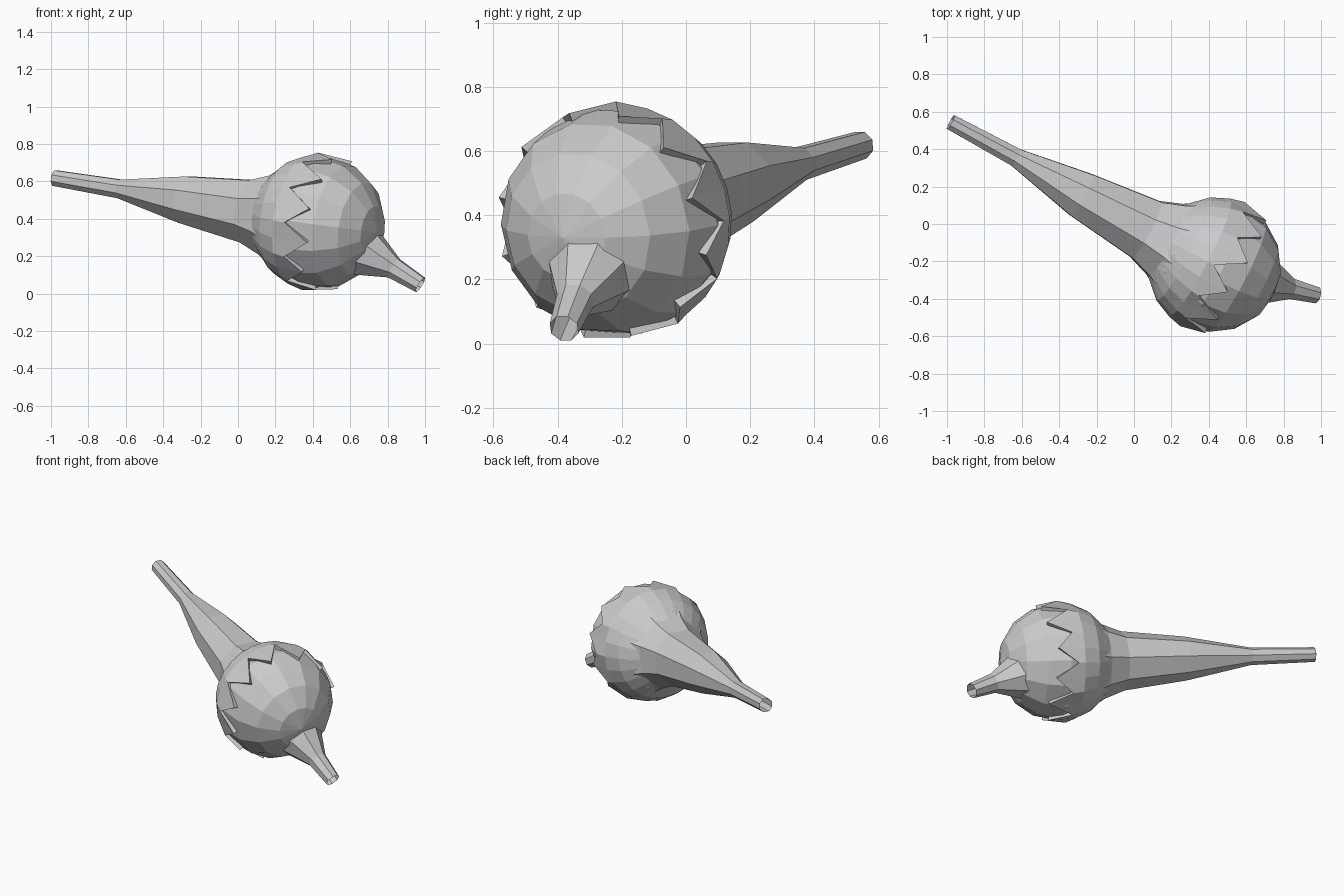
import bpy, bmesh, random
from math import pi, sin, cos, sqrt
from mathutils import Vector, Matrix

if "Cube" in bpy.data.objects:
    bpy.data.objects.remove(bpy.data.objects["Cube"])

random.seed(4)
C = Vector((0.43, -0.22, 0.38))              # ball centre
AXIS = Vector((-0.88, 0.46, 0.14)).normalized()  # ball axis, towards long stalk


def finish(bm, name):
    bmesh.ops.recalc_face_normals(bm, faces=bm.faces)
    me = bpy.data.meshes.new(name)
    bm.to_mesh(me)
    bm.free()
    ob = bpy.data.objects.new(name, me)
    bpy.context.collection.objects.link(ob)
    return ob


def bridge(bm, rings):
    for a, b in zip(rings, rings[1:]):
        n = len(a)
        for i in range(n):
            j = (i + 1) % n
            bm.faces.new((a[i], a[j], b[j], b[i]))


def frame(d):
    u = d.cross(Vector((0, 0, 1))).normalized()
    return u, u.cross(d).normalized()


def stalk(name, path, sides=8):
    # Open tapered tube along (point, radius) stations
    bm = bmesh.new()
    pts = [Vector(p) for p, r in path]
    rings = []
    for k, (p, r) in enumerate(path):
        d = (pts[min(k + 1, len(pts) - 1)] - pts[max(k - 1, 0)]).normalized()
        u, v = frame(d)
        rings.append([bm.verts.new(pts[k] + r * (cos(a) * u + sin(a) * v))
                      for a in ((i + 0.5) * 2 * pi / sides for i in range(sides))])
    bridge(bm, rings)
    return finish(bm, name)


# Faceted ball
bm = bmesh.new()
rot = Vector((0, 0, 1)).rotation_difference(AXIS).to_matrix().to_4x4()
bmesh.ops.create_uvsphere(bm, u_segments=14, v_segments=8, radius=0.358,
                          matrix=Matrix.Translation(C) @ rot)
finish(bm, "ball")

# Husk over the stalk side of the ball, with a torn, toothed rim
bm = bmesh.new()
U, V = frame(AXIS)
N = 24
rim = [(-0.10 if i % 2 else 0.03) + random.uniform(-0.03, 0.03) for i in range(N)]


def husk_ring(heights, radius):
    ring = []
    for i, t in enumerate(heights):
        a = i * 2 * pi / N
        r = sqrt(radius * radius - t * t)
        ring.append(bm.verts.new(C + AXIS * t + r * (cos(a) * U + sin(a) * V)))
    return ring


bridge(bm, [husk_ring([0.29] * N, 0.362), husk_ring([0.19] * N, 0.364),
            husk_ring([0.09] * N, 0.366), husk_ring(rim, 0.374),
            husk_ring([t + 0.005 for t in rim], 0.345)])
finish(bm, "torn_husk")

# Long stalk flaring into the husk
stalk("long_stalk", [(C + AXIS * 0.22, 0.275), (C + AXIS * 0.29, 0.23),
                     ((0.065, -0.03, 0.44), 0.182), ((-0.28, 0.155, 0.503), 0.135),
                     ((-0.63, 0.355, 0.56), 0.054), ((-0.98, 0.545, 0.618), 0.045)])

# Short stalk on the opposite side
stalk("short_stalk", [((0.62, -0.28, 0.25), 0.165), ((0.69, -0.30, 0.215), 0.137),
                      ((0.835, -0.345, 0.135), 0.06), ((0.975, -0.38, 0.047), 0.047)])
